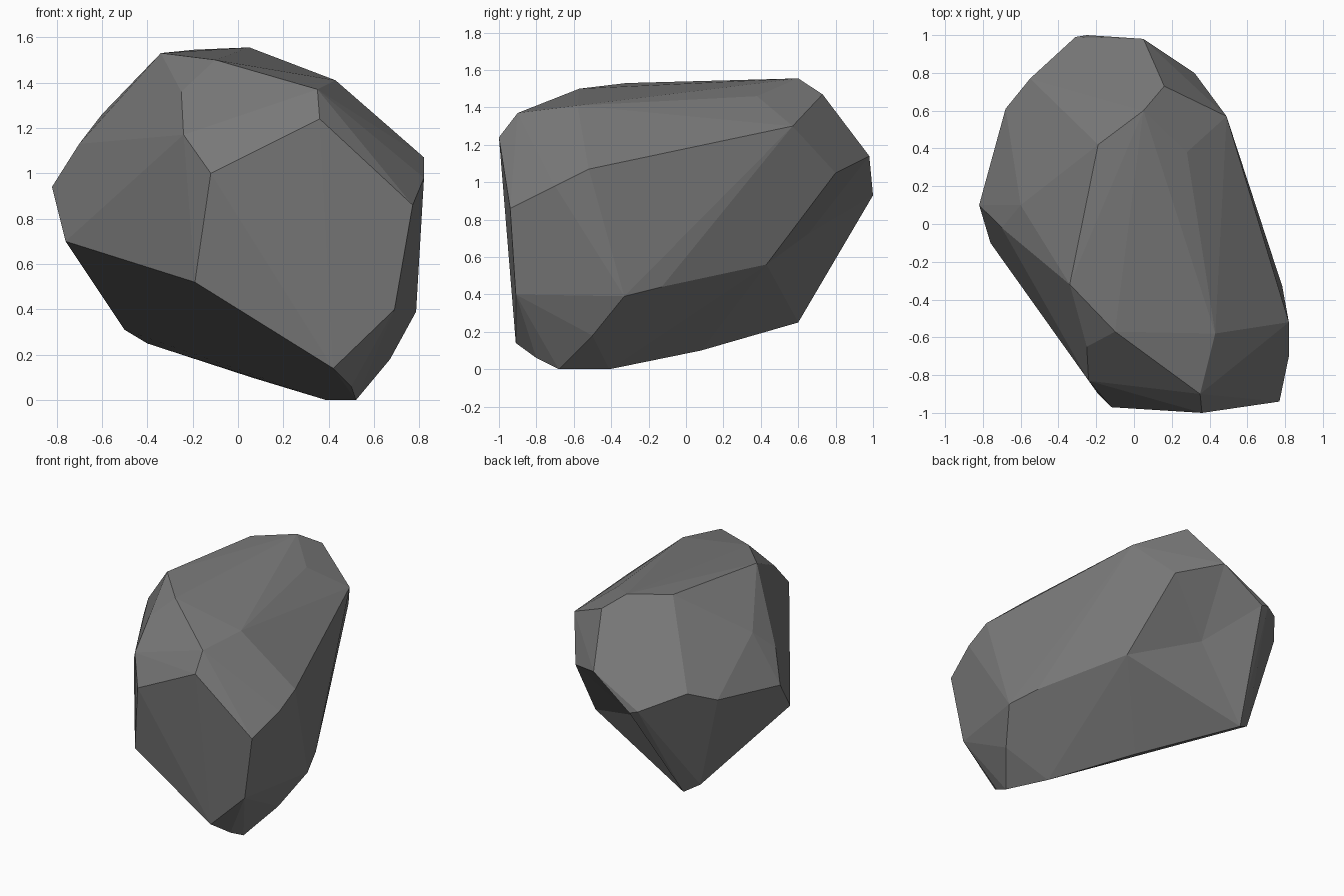
import bpy, bmesh
from mathutils import Vector

if "Cube" in bpy.data.objects:
    bpy.data.objects.remove(bpy.data.objects["Cube"])

# Key corners of the chipped boulder, grouped by region (x, y, z)
crown = [(-.34, -.32, 1.53), (-.19, .42, 1.545), (.05, .6, 1.555), (.16, .73, 1.47),
         (.28, .38, 1.46), (-.1, -.57, 1.5), (.35, -.9, 1.37), (.43, -.58, 1.41)]
front = [(.36, -1, 1.24), (-.12, -.97, 1.0), (-.25, -.65, 1.36), (-.24, -.83, 1.17),
         (.77, -.94, .86), (-.19, -.9, .52), (.69, -.91, .4), (.42, -.91, .14)]
right = [(.82, -.52, 1.07), (.82, -.7, .98), (.66, 0, 1.07), (.56, .3, 1.18), (.49, .57, 1.3),
         (.785, -.33, .39), (.71, -.13, .44), (.67, -.5, .18), (.42, .43, .56)]
back = [(.32, .8, 1.05), (.05, .98, 1.14), (-.25, 1, .93), (-.31, .99, .95), (-.55, .77, 1.06)]
left = [(-.68, .61, .99), (-.82, .1, .94), (-.76, -.1, .7), (-.6, .1, 1.26), (-.7, -.02, 1.13),
        (-.56, -.36, .66), (-.34, -.7, .6)]
keel = [(.52, -.68, 0), (.39, -.41, 0), (.5, -.8, .06), (.06, .08, .1),
        (-.4, .6, .25), (-.5, .55, .31)]

# Stretch a faceted skin over the corners
bm = bmesh.new()
for co in crown + front + right + back + left + keel:
    bm.verts.new(co)
bmesh.ops.convex_hull(bm, input=bm.verts)
inner = [v for v in bm.verts if not v.link_faces]
bmesh.ops.delete(bm, geom=inner, context='VERTS')

# Merge nearly coplanar triangles into broad chipped facets
bmesh.ops.dissolve_limit(bm, angle_limit=0.07, verts=bm.verts, edges=bm.edges)
bmesh.ops.recalc_face_normals(bm, faces=bm.faces)

# Hollow the scooped facet under the back right
out = Vector((.57, .65, -.5)).normalized()
scoop = max((f for f in bm.faces if f.normal.dot(out) > .85), key=lambda f: f.calc_area())
bmesh.ops.poke(bm, faces=[scoop], offset=-.07)

mesh = bpy.data.meshes.new("boulder")
bm.to_mesh(mesh)
bm.free()
boulder = bpy.data.objects.new("boulder", mesh)
bpy.context.collection.objects.link(boulder)

# Dark stone colour
stone = bpy.data.materials.new("dark_stone")
stone.diffuse_color = (.19, .19, .19, 1)
stone.use_nodes = True
stone.node_tree.nodes["Principled BSDF"].inputs["Base Color"].default_value = stone.diffuse_color
mesh.materials.append(stone)
